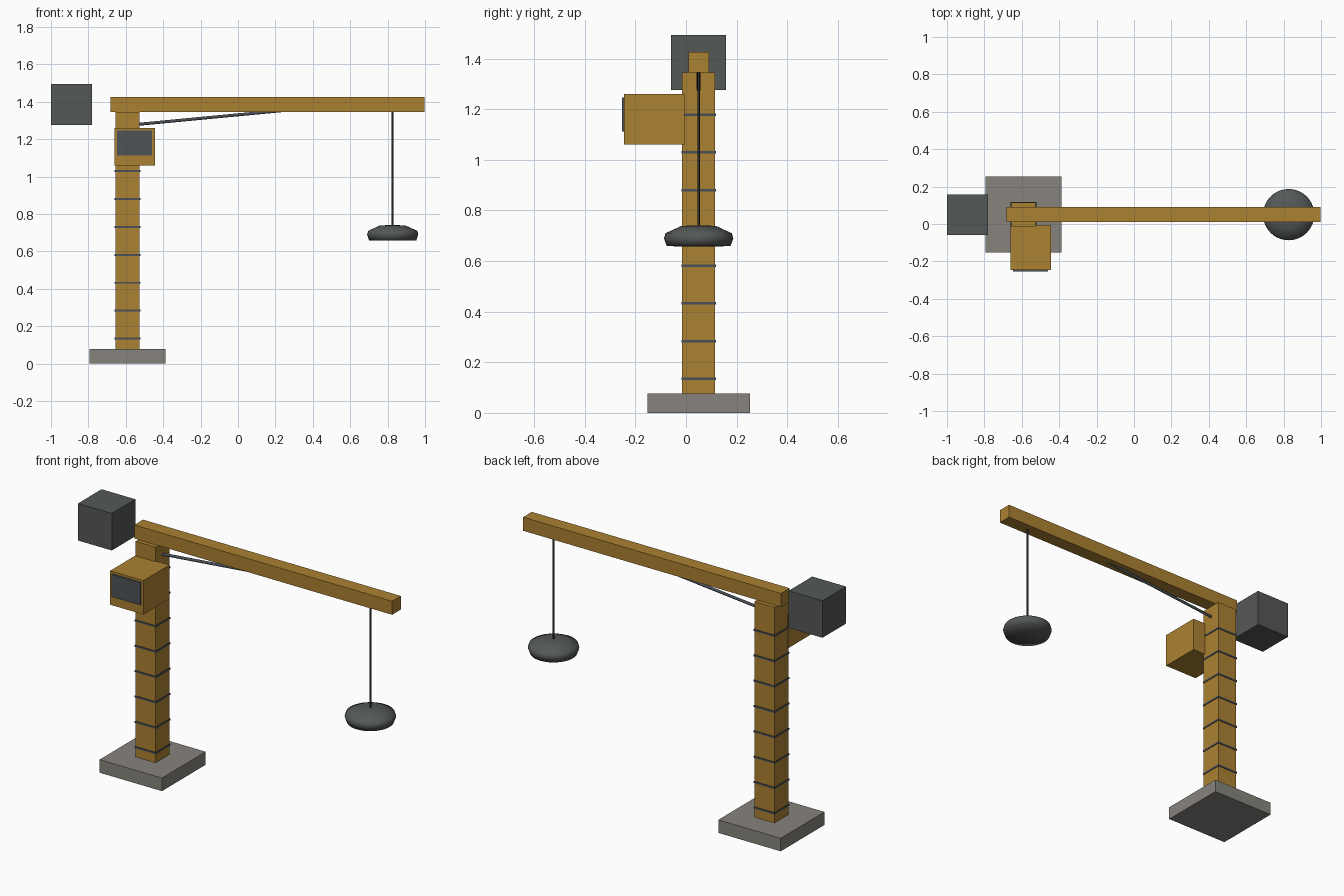
import bpy, bmesh, math
from mathutils import Vector

if "Cube" in bpy.data.objects:
    bpy.data.objects.remove(bpy.data.objects["Cube"])


def material(name, rgb):
    m = bpy.data.materials.new(name)
    m.diffuse_color = (*rgb, 1)
    m.use_nodes = True
    m.node_tree.nodes["Principled BSDF"].inputs["Base Color"].default_value = m.diffuse_color
    return m


OCHRE = material("ochre_paint", (0.41, 0.22, 0.032))
CONCRETE = material("concrete_grey", (0.245, 0.23, 0.205))
IRON = material("dark_iron", (0.088, 0.098, 0.094))
STEEL = material("steel_blue_grey", (0.065, 0.08, 0.095))
GLASS = material("dark_glass", (0.075, 0.088, 0.097))
ROPE = material("black_rope", (0.025, 0.028, 0.03))

CX, CY = -0.591, 0.05      # mast axis
LOAD_X = 0.827             # load line


def finish(name, bm, mat):
    bmesh.ops.recalc_face_normals(bm, faces=bm.faces)
    me = bpy.data.meshes.new(name)
    bm.to_mesh(me)
    bm.free()
    me.materials.append(mat)
    ob = bpy.data.objects.new(name, me)
    bpy.context.collection.objects.link(ob)
    return ob


def box(name, lo, hi, mat):
    lo, hi = Vector(lo), Vector(hi)
    bm = bmesh.new()
    bmesh.ops.create_cube(bm, size=1)
    bmesh.ops.scale(bm, vec=hi - lo, verts=bm.verts)
    bmesh.ops.translate(bm, vec=(lo + hi) / 2, verts=bm.verts)
    return finish(name, bm, mat)


def rod(name, a, b, r, mat, sides=12):
    a, b = Vector(a), Vector(b)
    bm = bmesh.new()
    bmesh.ops.create_cone(bm, cap_ends=True, segments=sides, radius1=r,
                          radius2=r, depth=(b - a).length)
    ob = finish(name, bm, mat)
    ob.location = (a + b) / 2
    ob.rotation_mode = 'QUATERNION'
    ob.rotation_quaternion = (b - a).to_track_quat('Z', 'Y')
    return ob


def square(name, half, z0, z1, mat):
    return box(name, (CX - half, CY - half, z0), (CX + half, CY + half, z1), mat)


# base slab and mast
square("base_slab", 0.203, 0, 0.077, CONCRETE)
square("mast", 0.065, 0.077, 1.346, OCHRE)

# bands around the mast
for i in range(8):
    z = 0.134 + i * 0.1492
    square(f"mast_band_{i + 1}", 0.0685, z - 0.005, z + 0.005, STEEL)

# jib and counterweight
box("jib", (-0.682, 0.01, 1.346), (0.997, 0.091, 1.426), OCHRE)
box("counterweight", (-1.0, -0.06, 1.276), (-0.78, 0.159, 1.494), IRON)

# brace under the jib
rod("jib_brace", (-0.56, CY, 1.277), (0.25, CY, 1.354), 0.008, STEEL)

# cab with front window plate
box("cab", (-0.66, -0.246, 1.06), (-0.443, -0.005, 1.26), OCHRE)
box("cab_window", (-0.648, -0.253, 1.113), (-0.459, -0.245, 1.246), GLASS)

# cable and round load
rod("hoist_cable", (LOAD_X, CY, 0.70), (LOAD_X, CY, 1.36), 0.005, ROPE)

profile = [(0.0, 0.657), (0.126, 0.659), (0.137, 0.69), (0.131, 0.71),
           (0.068, 0.739), (0.0, 0.741)]
bm = bmesh.new()
vs = [bm.verts.new((LOAD_X + r, CY, z)) for r, z in profile]
es = [bm.edges.new(p) for p in zip(vs, vs[1:])]
bmesh.ops.spin(bm, geom=vs + es, cent=(LOAD_X, CY, 0), axis=(0, 0, 1),
               angle=math.tau, steps=40, use_duplicate=False)
bmesh.ops.remove_doubles(bm, verts=bm.verts, dist=0.0005)
load = finish("round_load", bm, IRON)
for p in load.data.polygons:
    p.use_smooth = True
